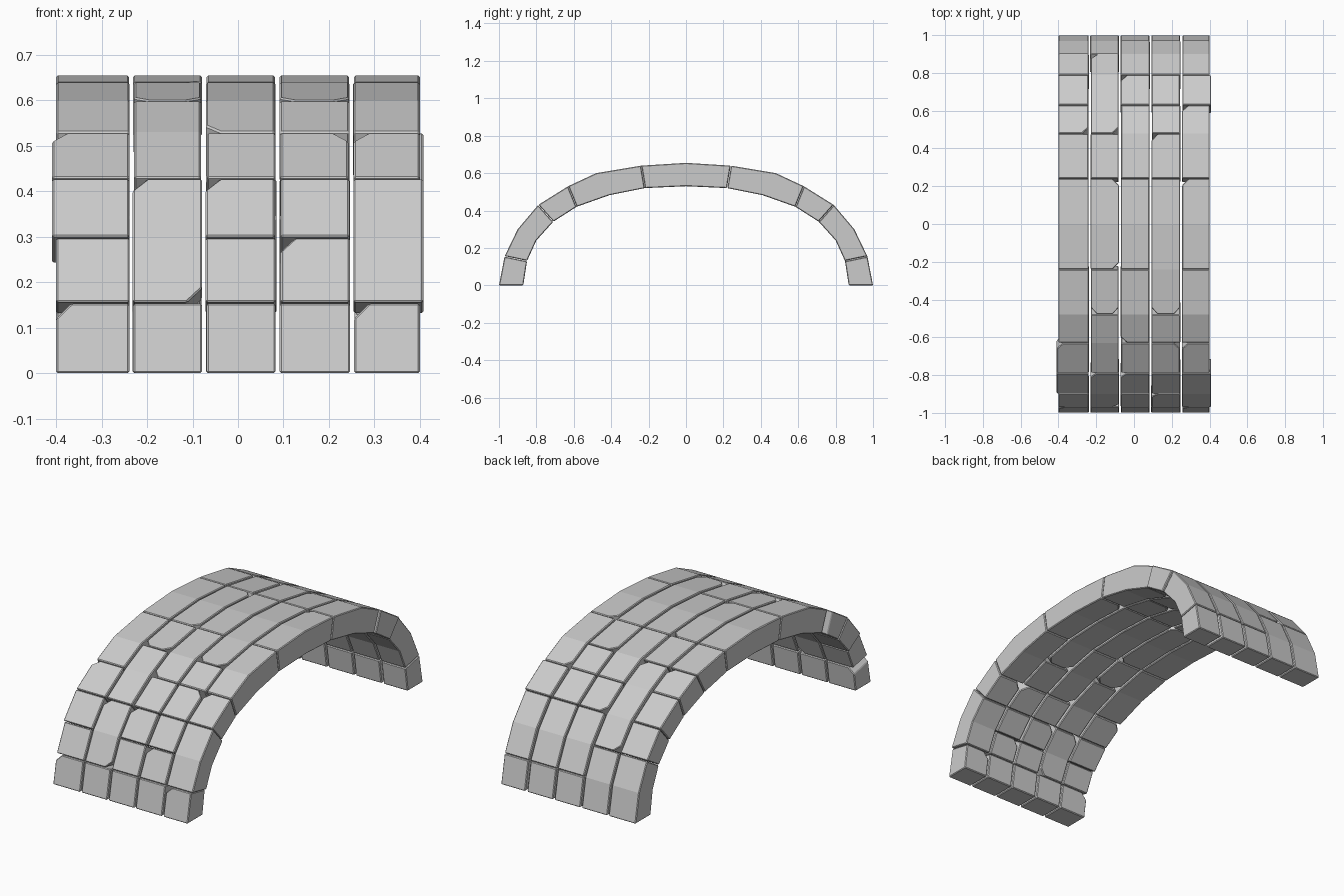
import bpy, bmesh, random
from mathutils import Vector

if "Cube" in bpy.data.objects:
    bpy.data.objects.remove(bpy.data.objects["Cube"])

random.seed(4)

# Half arch section (y, z), springing to crown, then mirrored
outer = [(-1, 0), (-.97, .155), (-.90, .30), (-.79, .43), (-.63, .53),
         (-.48, .60), (-.24, .64), (0, .655)]
inner = [(-.87, 0), (-.85, .13), (-.80, .24), (-.71, .34), (-.585, .42),
         (-.41, .482), (-.22, .52), (0, .53)]
outer += [(-y, z) for y, z in outer[-2::-1]]
inner += [(-y, z) for y, z in inner[-2::-1]]

# Column limits across the width, and the joints in each column
xs = [-.40, -.235, -.075, .088, .25, .40]
joints = [[0, 1, 2, 3, 4, 6, 8, 9, 10, 11, 12, 14],
          [0, 1, 3, 5, 6, 8, 9, 12, 14],
          [0, 1, 2, 3, 4, 6, 8, 10, 11, 13, 14],
          [0, 1, 2, 3, 4, 5, 8, 9, 10, 11, 13, 14],
          [0, 1, 3, 4, 6, 8, 10, 11, 13, 14]]
# Corner chips: (column, joint, side 0 left / 1 right, -1 below joint / 1 above)
chips = {(0, 1, 0, -1), (1, 1, 1, 1), (4, 1, 0, -1), (0, 4, 0, -1), (2, 4, 0, 1),
         (3, 4, 1, -1), (4, 4, 0, -1), (3, 2, 0, -1), (1, 3, 0, -1), (2, 3, 0, -1),
         (1, 5, 0, 1), (1, 5, 1, 1), (3, 5, 0, 1), (3, 5, 1, 1), (1, 6, 1, 1),
         (1, 8, 1, -1), (4, 8, 0, -1), (0, 9, 1, 1), (1, 9, 1, 1), (3, 9, 0, -1),
         (4, 10, 0, -1), (2, 11, 0, -1), (1, 12, 0, -1)}


def block(col, a, b):
    """One stone covering arch joints a..b in a column."""
    left = xs[col] + (.003 + random.random() * .004 if col else 0)
    right = xs[col + 1] - (.003 + random.random() * .004 if col < 4 else 0)
    if col == 0 and (a, b) in ((2, 3), (3, 4)):
        left -= .009
    if col == 4 and (a, b) in ((1, 3), (10, 11)):
        right += .008
    bm = bmesh.new()
    rings = []
    for i in range(a, b + 1):
        o, n = Vector(outer[i]), Vector(inner[i])
        if i == a and a > 0:
            o += (Vector(outer[i + 1]) - o).normalized() * .0015
            n += (Vector(inner[i + 1]) - n).normalized() * .0015
        if i == b and b < 14:
            o += (Vector(outer[i - 1]) - o).normalized() * .0015
            n += (Vector(inner[i - 1]) - n).normalized() * .0015
        rings.append([bm.verts.new((x, p.x, p.y)) for x, p in
                      ((left, o), (right, o), (right, n), (left, n))])
    for r, s in zip(rings, rings[1:]):
        for k in range(4):
            m = (k + 1) % 4
            bm.faces.new((r[k], r[m], s[m], s[k]))
    bm.faces.new(rings[0][::-1])
    bm.faces.new(rings[-1])
    bmesh.ops.recalc_face_normals(bm, faces=bm.faces[:])
    # broken corners along the radial edges
    cut = []
    for ring, joint, way in ((rings[0], a, 1), (rings[-1], b, -1)):
        for side, pair in ((0, (0, 3)), (1, (1, 2))):
            if (col, joint, side, way) in chips:
                cut.append(bm.edges.get([ring[pair[0]], ring[pair[1]]]))
    if cut:
        bmesh.ops.bevel(bm, geom=cut, offset=.033, offset_type='OFFSET',
                        segments=1, profile=.5, affect='EDGES')
    name = f"arch_stone_{col + 1}_{a}"
    mesh = bpy.data.meshes.new(name)
    bm.to_mesh(mesh)
    bm.free()
    ob = bpy.data.objects.new(name, mesh)
    bpy.context.collection.objects.link(ob)
    # worn edges
    bev = ob.modifiers.new("worn_edges", 'BEVEL')
    bev.width = .004
    bev.segments = 1
    bev.limit_method = 'ANGLE'
    bev.angle_limit = .75


# Lay the stones
for col, js in enumerate(joints):
    for a, b in zip(js, js[1:]):
        block(col, a, b)
